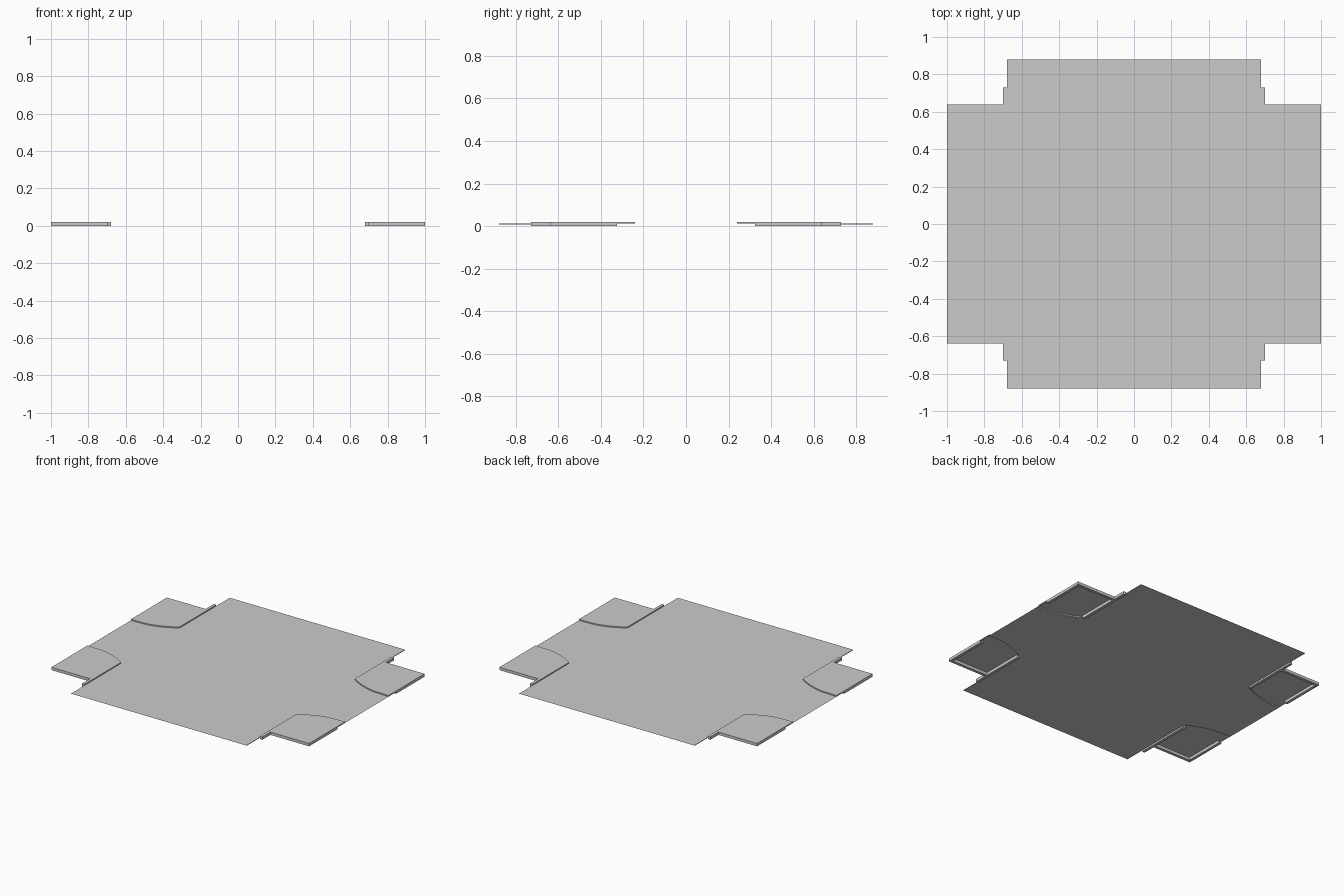
import bpy

if "Cube" in bpy.data.objects:
    bpy.data.objects.remove(bpy.data.objects["Cube"])

TOP = 0.02      # pavement height
ROAD = 0.012    # road surface height
# rounded kerb line of one corner, from the wide road to the side road
CURVE = [(0.68, 0.325), (0.71, 0.305), (0.75, 0.285), (0.80, 0.265),
         (0.84, 0.253), (0.88, 0.245), (1.0, 0.24)]


def mesh_object(name, verts, faces, mirror=False):
    me = bpy.data.meshes.new(name)
    me.from_pydata(verts, [], faces)
    me.update()
    ob = bpy.data.objects.new(name, me)
    bpy.context.collection.objects.link(ob)
    if mirror:
        mod = ob.modifiers.new("four_corners", 'MIRROR')
        mod.use_axis = (True, True, False)
        mod.use_mirror_merge = False
    return ob


def sheet(name, outline, z, mirror=False):
    return mesh_object(name, [(x, y, z) for x, y in outline],
                       [list(range(len(outline)))], mirror)


def wall(name, path, z0, z1):
    n = len(path)
    verts = [(x, y, z0) for x, y in path] + [(x, y, z1) for x, y in path]
    return mesh_object(name, verts,
                       [(i, i + 1, n + i + 1, n + i) for i in range(n - 1)], True)


def box(name, x0, x1, y0, y1, z0=0.0, z1=TOP):
    verts = [(x, y, z) for z in (z0, z1)
             for x, y in ((x0, y0), (x1, y0), (x1, y1), (x0, y1))]
    faces = [(3, 2, 1, 0), (4, 5, 6, 7)]
    faces += [(i, (i + 1) % 4, (i + 1) % 4 + 4, i + 4) for i in range(4)]
    return mesh_object(name, verts, faces, True)


# Road: one thin cross-shaped sheet whose inner corners follow the kerbs
quarter = [(0.68, 0.88)] + CURVE
right = quarter + [(x, -y) for x, y in reversed(quarter)]
left = [(-x, y) for x, y in reversed(right)]
sheet("road", list(reversed(right + left)), ROAD)
wall("road_edge_skirt", [(0.68, 0.325), (0.68, 0.88)], ROAD - 0.004, ROAD)

# Pavement: thin top sheet with a curved kerb face
sheet("pavement", CURVE + [(1.0, 0.64), (0.68, 0.64)], TOP, True)
wall("curved_kerb", CURVE, ROAD, TOP)

# Rim under the pavement, open in the middle from below
box("long_kerb", 0.68, 0.70, 0.325, 0.73)
wall("outer_wall", [(1.0, 0.325), (1.0, 0.64), (0.70, 0.64)], 0.0, TOP)
wall("outer_wall_strip", [(1.0, 0.24), (1.0, 0.325)], ROAD, TOP)
wall("inner_wall", [(0.98, 0.325), (0.98, 0.62), (0.70, 0.62)], 0.0, TOP)
mesh_object("rim_underside",
            [(1, 0.325, 0), (1, 0.64, 0), (0.70, 0.64, 0),
             (0.98, 0.325, 0), (0.98, 0.62, 0), (0.70, 0.62, 0)],
            [(0, 3, 4, 1), (1, 4, 5, 2)], True)
